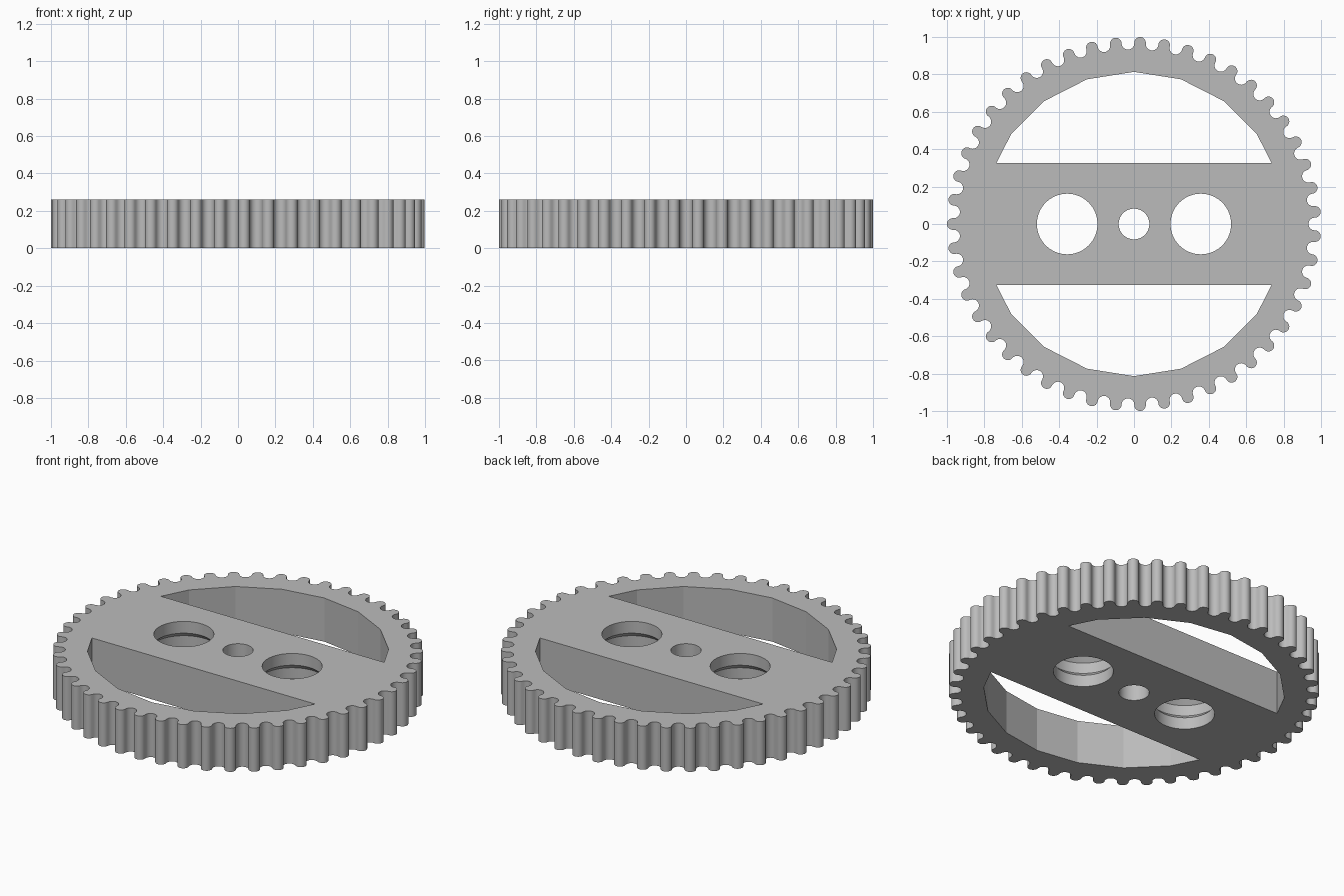
import bpy, bmesh, math

cube = bpy.data.objects.get("Cube")
if cube:
    bpy.data.objects.remove(cube, do_unlink=True)

HEIGHT = 0.26
TEETH = 47
PITCH = 2 * math.pi / TEETH
TIP_R, TIP_CENTRE = 0.031, 0.969
GAP_R, GAP_CENTRE = 0.0337, 0.966
STEPS = 12

grey = bpy.data.materials.new("plain grey")
grey.use_nodes = True
colour = (0.5, 0.5, 0.5, 1)
grey.diffuse_color = colour
grey.node_tree.nodes["Principled BSDF"].inputs["Base Color"].default_value = colour


def make_object(name, bm):
    bmesh.ops.recalc_face_normals(bm, faces=bm.faces)
    mesh = bpy.data.meshes.new(name)
    bm.to_mesh(mesh)
    bm.free()
    mesh.materials.append(grey)
    obj = bpy.data.objects.new(name, mesh)
    bpy.context.collection.objects.link(obj)
    return obj


def prism(name, outline, z0, z1):
    """Extrude a flat outline from z0 up to z1."""
    bm = bmesh.new()
    face = bm.faces.new([bm.verts.new((x, y, z0)) for x, y in outline])
    top = bmesh.ops.extrude_face_region(bm, geom=[face])["geom"]
    verts = [v for v in top if isinstance(v, bmesh.types.BMVert)]
    bmesh.ops.translate(bm, verts=verts, vec=(0, 0, z1 - z0))
    return make_object(name, bm)


def lathe(name, x, profile, sides=64):
    """Spin a radius/height profile into a capped solid around a vertical axis."""
    bm = bmesh.new()
    rings = [[bm.verts.new((x + r * math.cos(2 * math.pi * i / sides),
                            r * math.sin(2 * math.pi * i / sides), z))
              for i in range(sides)] for r, z in profile]
    for low, high in zip(rings, rings[1:]):
        for i in range(sides):
            j = (i + 1) % sides
            bm.faces.new((low[i], low[j], high[j], high[i]))
    bm.faces.new(rings[0])
    bm.faces.new(rings[-1])
    return make_object(name, bm)


# Toothed rim outline: round tips joined by round gaps
outline = []
for k in range(TEETH):
    for centre, radius, turn, angle in (
            (TIP_CENTRE, TIP_R, 1, (k + 0.5) * PITCH),
            (GAP_CENTRE, GAP_R, -1, (k + 1) * PITCH)):
        for s in range(STEPS):
            a = math.pi * ((s + 0.5) / STEPS - 0.5)
            u = centre + turn * radius * math.cos(a)
            v = radius * math.sin(a)
            outline.append((u * math.cos(angle) - v * math.sin(angle),
                            u * math.sin(angle) + v * math.cos(angle)))
wheel = prism("toothed_wheel", outline, 0, HEIGHT)

# Faceted window outline, cut off straight by the crossbar
BAR, WINDOW_R = 0.325, 0.813
arc = [(WINDOW_R * math.cos(math.radians(d)), WINDOW_R * math.sin(math.radians(d)))
       for d in range(18, 163, 18)]
(x0, y0), (x1, y1) = arc[:2]
corner = x0 + (x1 - x0) * (BAR - y0) / (y1 - y0)
window = [(corner, BAR)] + arc[1:-1] + [(-corner, BAR)]

cutters = [prism("window_cutter", [(x, side * y) for x, y in window], -0.1, HEIGHT + 0.1)
           for side in (1, -1)]

# Round holes: a plain axle bore and two bores widened inside
cutters.append(lathe("axle_cutter", 0, [(0.082, -0.1), (0.082, HEIGHT + 0.1)]))
HOLE, WIDE, LIP, SLOPE = 0.162, 0.19, 0.07, 0.028
bore = [(HOLE, -0.1), (HOLE, LIP), (WIDE, LIP + SLOPE),
        (WIDE, HEIGHT - LIP - SLOPE), (HOLE, HEIGHT - LIP), (HOLE, HEIGHT + 0.1)]
cutters += [lathe("bore_cutter", x, bore) for x in (-0.357, 0.357)]

# Cut every opening, then drop the cutters
bpy.context.view_layer.objects.active = wheel
for cutter in cutters:
    cutter.hide_render = True
    mod = wheel.modifiers.new("cut", "BOOLEAN")
    mod.operation, mod.solver, mod.object = "DIFFERENCE", "EXACT", cutter
    bpy.ops.object.modifier_apply(modifier=mod.name)
    bpy.data.objects.remove(cutter, do_unlink=True)

# Smooth teeth and bores, crisp window facets
bpy.ops.object.select_all(action="DESELECT")
wheel.select_set(True)
bpy.ops.object.shade_smooth_by_angle(angle=math.radians(17))
